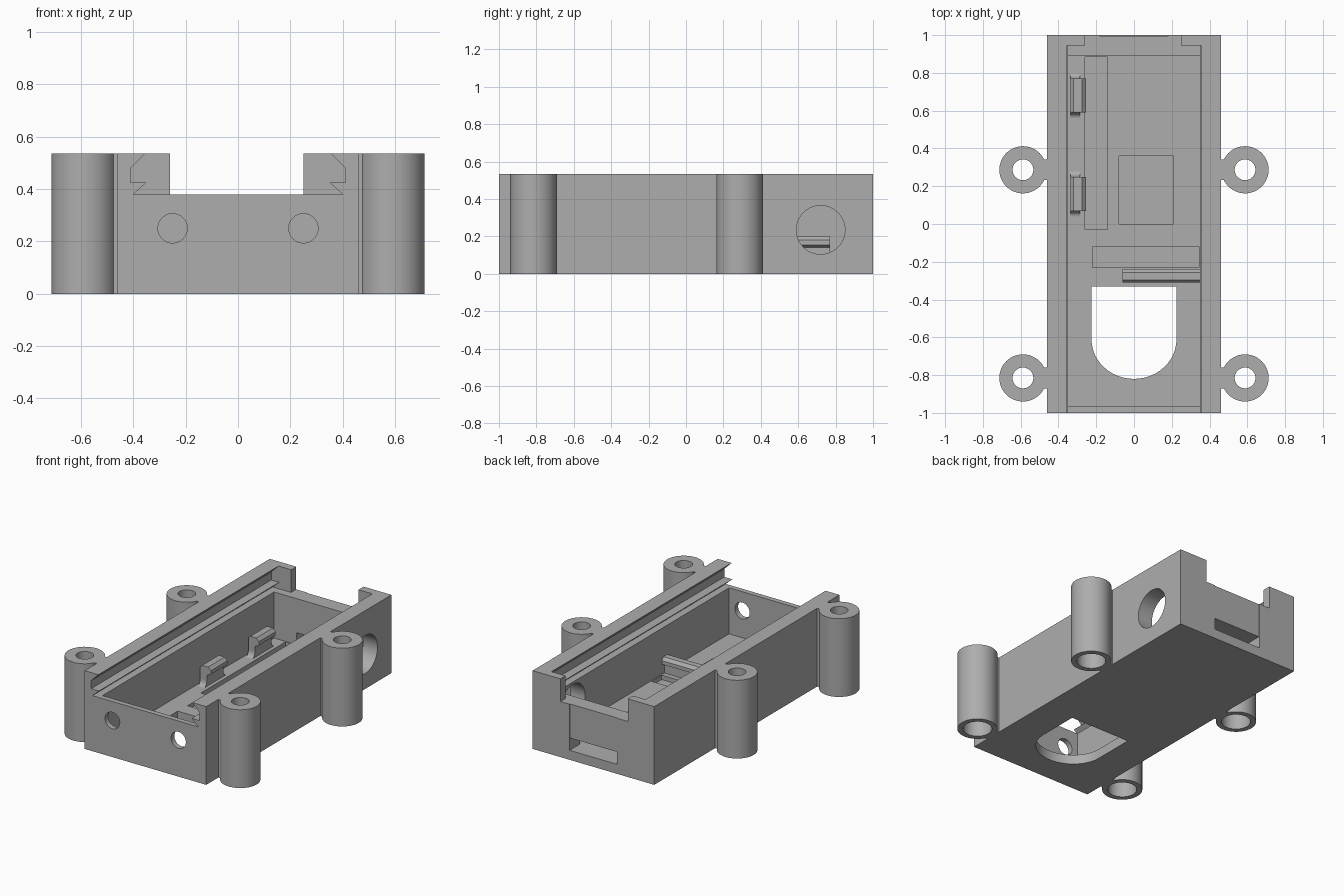
import bpy, bmesh, math

if "Cube" in bpy.data.objects:
    bpy.data.objects.remove(bpy.data.objects["Cube"])

grey = bpy.data.materials.new("plain_grey")
grey.use_nodes = True
colour = (0.42, 0.42, 0.42, 1)
grey.diffuse_color = colour
grey.node_tree.nodes["Principled BSDF"].inputs["Base Color"].default_value = colour


def prism(name, outline, axis, lo, hi):
    """Extrude a 2D outline along an axis; the outline uses the other two axes in order."""
    def place(p, d):
        c = list(p)
        c.insert("xyz".index(axis), d)
        return c
    bm = bmesh.new()
    face = bm.faces.new([bm.verts.new(place(p, lo)) for p in outline])
    new = bmesh.ops.extrude_face_region(bm, geom=[face])["geom"]
    shift = [0, 0, 0]
    shift["xyz".index(axis)] = hi - lo
    bmesh.ops.translate(bm, vec=shift, verts=[v for v in new if isinstance(v, bmesh.types.BMVert)])
    bmesh.ops.recalc_face_normals(bm, faces=bm.faces)
    mesh = bpy.data.meshes.new(name)
    bm.to_mesh(mesh)
    bm.free()
    mesh.materials.append(grey)
    ob = bpy.data.objects.new(name, mesh)
    bpy.context.collection.objects.link(ob)
    return ob


def block(name, x0, x1, y0, y1, z0, z1):
    return prism(name, [(x0, y0), (x1, y0), (x1, y1), (x0, y1)], "z", z0, z1)


def arc(cx, cy, rx, ry, a0, a1, n):
    return [(cx + rx * math.cos(math.radians(a0 + (a1 - a0) * i / n)),
             cy + ry * math.sin(math.radians(a0 + (a1 - a0) * i / n))) for i in range(n + 1)]


def rod(name, cx, cy, r, axis, lo, hi):
    return prism(name, arc(cx, cy, r, r, 0, 360, 48)[:-1], axis, lo, hi)


def combine(target, tool, operation="DIFFERENCE"):
    mod = target.modifiers.new("cut", "BOOLEAN")
    mod.operation, mod.solver, mod.object = operation, "EXACT", tool
    bpy.context.view_layer.objects.active = target
    bpy.ops.object.modifier_apply(modifier=mod.name)
    bpy.data.objects.remove(tool)


def smooth(ob):
    bpy.ops.object.select_all(action="DESELECT")
    ob.select_set(True)
    bpy.context.view_layer.objects.active = ob
    bpy.ops.object.shade_smooth_by_angle(angle=math.radians(30))


FLOOR, LEDGE, TOP = 0.065, 0.38, 0.535

# Open tray with lid channel
body = block("case_body", -0.46, 0.46, -1, 1, 0, TOP)
combine(body, block("cavity", -0.35, 0.35, -0.965, 0.89, FLOOR, 0.45))
side = [(0.40, LEDGE), (0.35, 0.425), (0.41, 0.425), (0.41, 0.48), (0.355, TOP), (0.355, 0.7)]
channel = side + [(-x, z) for x, z in reversed(side)]
combine(body, prism("lid_channel", channel, "y", -1.1, 0.945))

# Back wall notch, shallow recess and cable slot
combine(body, block("back_notch", -0.26, 0.25, 0.92, 1.1, LEDGE, 0.7))
combine(body, block("back_recess", -0.18, 0.18, 0.995, 1.1, FLOOR, 0.4))
combine(body, block("back_slot", -0.18, 0.18, 0.85, 1.1, FLOOR, 0.147))

# Floor opening and shallow pockets
opening = [(0.225, -0.33), (-0.225, -0.33)] + arc(0, -0.61, 0.225, 0.21, 180, 360, 24)
combine(body, prism("floor_opening", opening, "z", -0.1, 0.2))
for x0, x1, y0, y1 in ((-0.26, -0.14, -0.03, 0.885), (-0.08, 0.21, 0, 0.36),
                       (-0.22, 0.345, -0.23, -0.12)):
    combine(body, block("pocket", x0, x1, y0, y1, 0.035, 0.1))

# Round holes in the front and left walls
for x in (-0.25, 0.25):
    combine(body, rod("front_hole", x, 0.25, 0.056, "y", -1.1, -0.9))
combine(body, rod("side_hole", 0.72, 0.235, 0.13, "x", 0.3, 0.6))
smooth(body)

# Screw posts: tube with a wider bore from below and a web to the body
for sx, word in ((-1, "right"), (1, "left")):
    for y, end in ((-0.815, "front"), (0.287, "back")):
        post = rod(f"{end}_{word}_post", sx * 0.588, y, 0.125, "z", 0, TOP)
        web = block("web", *sorted((sx * 0.455, sx * 0.52)), y - 0.055, y + 0.055, 0, TOP)
        combine(post, web, "UNION")
        combine(post, rod("screw_hole", sx * 0.588, y, 0.055, "z", -0.1, 0.7))
        combine(post, rod("wide_bore", sx * 0.588, y, 0.09, "z", -0.1, 0.4))
        smooth(post)

# Snap hooks: stem with a rounded lip facing the board
hook = [(0, FLOOR - 0.01), (0.05, FLOOR - 0.01), (0.05, 0.14), (0.08, 0.155), (0.08, 0.18),
        (0.06, 0.2), (0.015, 0.2), (0, 0.185)]
for y, word in ((0.14 + 0.02, "front"), (0.68, "back")):
    clip = prism(f"{word}_side_clip", [(-0.335 + u, z) for u, z in hook], "y", y - 0.09, y + 0.09)
    smooth(clip)
    # Curved feet at both ends of the stem
    for s in (-1, 1):
        foot = [(y + s * 0.08, FLOOR - 0.005)] + [
            (y + s * v, z) for v, z in arc(0.12, FLOOR + 0.04, 0.03, 0.04, 270, 180, 8)]
        smooth(prism(f"{word}_clip_foot", foot, "x", -0.335, -0.285))
end_clip = prism("end_clip", [(-0.31 + u * 0.9, z - (0.02 if z > 0.1 else 0)) for u, z in hook],
                 "x", -0.06, 0.352)
smooth(end_clip)
